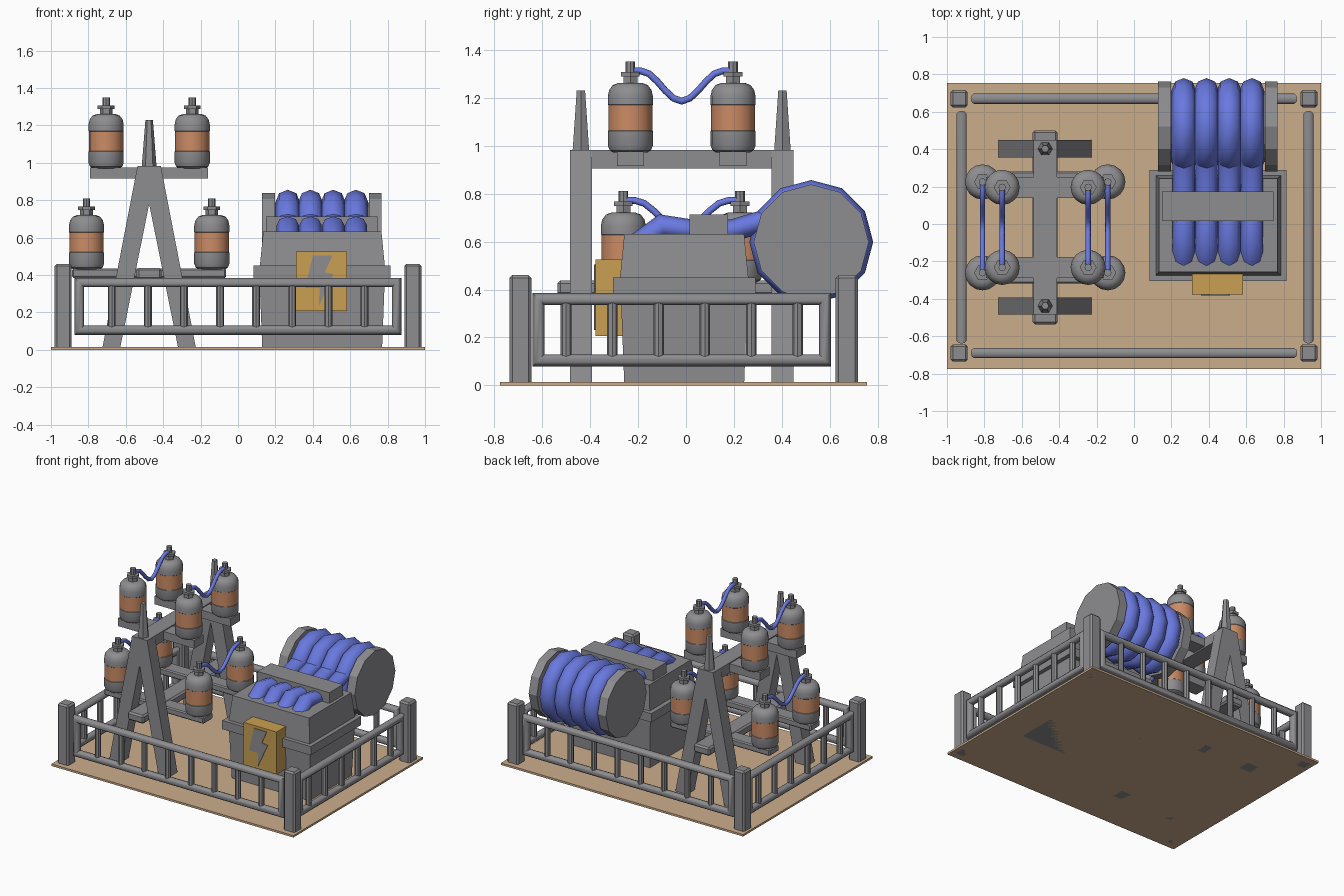
import bpy, bmesh, math
from mathutils import Vector

if "Cube" in bpy.data.objects:
    bpy.data.objects.remove(bpy.data.objects["Cube"])


def material(name, col):
    m = bpy.data.materials.new(name)
    m.diffuse_color = (*col, 1)
    m.use_nodes = True
    m.node_tree.nodes["Principled BSDF"].inputs["Base Color"].default_value = m.diffuse_color
    return m


GREY = material("steel grey", (0.27, 0.27, 0.285))
BLUE = material("cable blue", (0.14, 0.19, 0.74))
COPPER = material("copper", (0.60, 0.26, 0.13))
TAN = material("sand floor", (0.60, 0.42, 0.26))
YELLOW = material("warning yellow", (0.59, 0.35, 0.085))


def finish(name, bm, mats, smooth=None):
    bmesh.ops.recalc_face_normals(bm, faces=bm.faces[:])
    me = bpy.data.meshes.new(name)
    bm.to_mesh(me)
    bm.free()
    for m in mats:
        me.materials.append(m)
    ob = bpy.data.objects.new(name, me)
    bpy.context.collection.objects.link(ob)
    if smooth:
        bpy.ops.object.select_all(action='DESELECT')
        ob.select_set(True)
        bpy.context.view_layer.objects.active = ob
        bpy.ops.object.shade_smooth_by_angle(angle=math.radians(smooth))
    return ob


def box(name, x0, x1, y0, y1, z0, z1, mat=GREY, inset=0.0, bevel=0.0):
    """Box from limits; inset narrows the top (negative widens it)."""
    bm = bmesh.new()
    rings = [[bm.verts.new(p) for p in ((x0 + i, y0 + i, z), (x1 - i, y0 + i, z),
                                        (x1 - i, y1 - i, z), (x0 + i, y1 - i, z))]
             for z, i in ((z0, 0), (z1, inset))]
    a, b = rings
    bm.faces.new(a)
    bm.faces.new(b)
    for k in range(4):
        bm.faces.new((a[k], a[(k + 1) % 4], b[(k + 1) % 4], b[k]))
    if bevel:
        bmesh.ops.bevel(bm, geom=bm.edges[:], offset=bevel, segments=1, affect='EDGES')
    return finish(name, bm, [mat])


def extrude_y(name, pts, y0, y1, mat):
    bm = bmesh.new()
    f = bm.faces.new([bm.verts.new((x, y0, z)) for x, z in pts])
    r = bmesh.ops.extrude_face_region(bm, geom=[f])
    for v in r["geom"]:
        if isinstance(v, bmesh.types.BMVert):
            v.co.y = y1
    return finish(name, bm, [mat])


def lathe(name, prof, pos, n=16, mats=(GREY,), band=None, smooth=35):
    """Revolve (radius, height) around z; band = height range of second colour."""
    bm = bmesh.new()
    rings = [[bm.verts.new((pos[0] + r * math.cos(2 * math.pi * k / n),
                            pos[1] + r * math.sin(2 * math.pi * k / n), pos[2] + h))
              for k in range(n)] for r, h in prof]
    bm.faces.new(rings[0])
    bm.faces.new(rings[-1])
    for a, b in zip(rings, rings[1:]):
        for k in range(n):
            f = bm.faces.new((a[k], a[(k + 1) % n], b[(k + 1) % n], b[k]))
            if band and band[0] < f.calc_center_median().z - pos[2] < band[1]:
                f.material_index = 1
    return finish(name, bm, mats, smooth)


def sweep(name, path, normal, a, b, mat, n=8, cyclic=False, smooth=50):
    """Mitred tube along a planar path; a = in-plane radius, b = radius along normal."""
    bm, N = bmesh.new(), Vector(normal)
    P, c, rings = [Vector(p) for p in path], len(path), []
    for i, p in enumerate(P):
        t1 = (p - P[i - 1]).normalized() if (i or cyclic) else None
        t2 = (P[(i + 1) % c] - p).normalized() if (i < c - 1 or cyclic) else None
        n1, n2 = N.cross(t1 or t2), N.cross(t2 or t1)
        m = (n1 + n2) / (1 + n1.dot(n2))
        rings.append([bm.verts.new(p + a * math.cos(2 * math.pi * k / n) * m
                                   + b * math.sin(2 * math.pi * k / n) * N) for k in range(n)])
    for i in range(c if cyclic else c - 1):
        r, s = rings[i], rings[(i + 1) % c]
        for k in range(n):
            bm.faces.new((r[k], r[(k + 1) % n], s[(k + 1) % n], s[k]))
    if not cyclic:
        bm.faces.new(rings[0])
        bm.faces.new(rings[-1])
    return finish(name, bm, [mat], smooth)


# Floor slab and fence
box("floor", -1, 1, -0.775, 0.755, 0, 0.015, TAN)
for x in (-0.935, 0.935):
    for y in (-0.69, 0.67):
        box("corner_post", x - 0.046, x + 0.046, y - 0.046, y + 0.046, 0, 0.46, bevel=0.012)
Z0, Z1 = 0.105, 0.36
for y in (-0.69, 0.67):
    h = 0.848
    sweep("long_rail", [(-h, y, Z0), (h, y, Z0), (h, y, Z1), (-h, y, Z1)], (0, 1, 0),
          0.025, 0.029, GREY, 10, True)
    for k in range(8):
        lathe("long_baluster", [(0.021, Z0), (0.021, Z1)], (-0.675 + 0.193 * k, y, 0), 8)
for x in (-0.922, 0.933):
    y0, y1 = -0.615, 0.58
    sweep("side_rail", [(x, y0, Z0), (x, y1, Z0), (x, y1, Z1), (x, y0, Z1)], (1, 0, 0),
          0.025, 0.029, GREY, 10, True)
    for k in range(6):
        lathe("side_baluster", [(0.022, Z0), (0.022, Z1)], (x, -0.5 + 0.193 * k, 0), 8)

# Pylon: two A-frames joined by beams
CX, CY = -0.475, -0.018
for s in (-1, 1):
    y = CY + s * 0.42
    extrude_y("a_frame", [(CX - 0.252, 0), (CX - 0.063, 0.98), (CX + 0.063, 0.98), (CX + 0.252, 0),
                          (CX + 0.157, 0), (CX, 0.78), (CX - 0.157, 0)], y - 0.046, y + 0.046, GREY)
    lathe("pylon_spike", [(0.04, 0.975), (0.02, 1.23)], (CX, y, 0), 6, smooth=None)
    # Cross arms carrying the insulators
    ya, yb = CY + s * 0.214, CY + s * 0.243
    box("upper_arm", CX - 0.315, CX + 0.315, ya - 0.056, ya + 0.056, 0.915, 0.975)
    box("lower_arm", CX - 0.412, CX + 0.412, yb - 0.056, yb + 0.056, 0.385, 0.435, bevel=0.008)
box("upper_beam", CX - 0.062, CX + 0.062, CY - 0.466, CY + 0.466, 0.905, 0.982)
box("lower_beam", CX - 0.067, CX + 0.067, CY - 0.518, CY + 0.518, 0.375, 0.438, bevel=0.012)

# Insulators with terminals, each pair joined by a sagging cable
BODY = [(0.07, 0), (0.086, 0.01), (0.094, 0.03), (0.094, 0.09), (0.092, 0.092), (0.092, 0.198),
        (0.094, 0.2), (0.094, 0.235), (0.088, 0.262), (0.073, 0.282), (0.052, 0.29)]
for dx, dy, z in ((0.23, 0.214, 0.97), (0.335, 0.243, 0.43)):
    for x in (CX - dx, CX + dx):
        for s in (-1, 1):
            p = (x, CY + s * dy, z)
            lathe("insulator", BODY, p, 16, (GREY, COPPER), (0.0915, 0.1985))
            lathe("terminal_nut", [(0.034, 0.285), (0.034, 0.318)], p, 6, smooth=None)
            lathe("terminal_washer", [(0.045, 0.318), (0.045, 0.336)], p, 6, smooth=None)
            lathe("terminal_pin", [(0.02, 0.33), (0.02, 0.38)], p, 8)
        L = dy - 0.01
        pts = [(x, CY + L * t / 6, z + 0.28 + 0.063 * (1 - math.cos(math.pi * min(1, abs(t) / 5))) - 0.065)
               for t in range(-6, 7)]
        sweep("terminal_cable", pts, (1, 0, 0), 0.014, 0.014, BLUE, 8)

# Transformer housing
box("housing_base", 0.13, 0.77, -0.257, 0.242, 0, 0.385, inset=-0.015)
box("housing_ledge", 0.083, 0.815, -0.305, 0.29, 0.385, 0.45)
box("housing_top", 0.117, 0.785, -0.275, 0.26, 0.45, 0.632, inset=0.018)
box("cable_clamp", 0.15, 0.745, 0.015, 0.175, 0.62, 0.712)

# Switch box with warning bolt plate
box("switch_box", 0.31, 0.583, -0.378, -0.25, 0.207, 0.525, YELLOW)
extrude_y("warning_bolt", [(0.40, 0.505), (0.505, 0.505), (0.465, 0.415), (0.512, 0.405),
                           (0.432, 0.232), (0.436, 0.33), (0.358, 0.33)], -0.383, -0.37, GREY)

# Cable drum: core, flanges, four coils and the strands running onto the housing
DY, DZ = 0.522, 0.598


def disc(name, x0, x1, r):
    ring = [(DY + r * math.cos(k * math.pi / 6), DZ + r * math.sin(k * math.pi / 6)) for k in range(12)]
    bm = bmesh.new()
    a, b = [[bm.verts.new((x, y, z)) for y, z in ring] for x in (x0, x1)]
    bm.faces.new(a)
    bm.faces.new(b)
    for k in range(12):
        bm.faces.new((a[k], a[(k + 1) % 12], b[(k + 1) % 12], b[k]))
    finish(name, bm, [GREY])


disc("drum_core", 0.19, 0.71, 0.19)
disc("drum_flange", 0.128, 0.197, 0.24)
disc("drum_flange", 0.70, 0.767, 0.24)
for k in range(4):
    x = 0.266 + 0.1215 * k
    ring = [(x, DY + 0.194 * math.cos(t * math.pi / 6), DZ + 0.194 * math.sin(t * math.pi / 6))
            for t in range(12)]
    sweep("drum_coil", ring, (1, 0, 0), 0.062, 0.065, BLUE, 8, True, 60)
    sweep("cable_strand", [(x, -0.2, 0.592), (x, -0.1, 0.665), (x, 0.01, 0.648), (x, 0.19, 0.645),
                           (x, 0.34, 0.69)], (1, 0, 0), 0.046, 0.06, BLUE, 8, False, 60)
